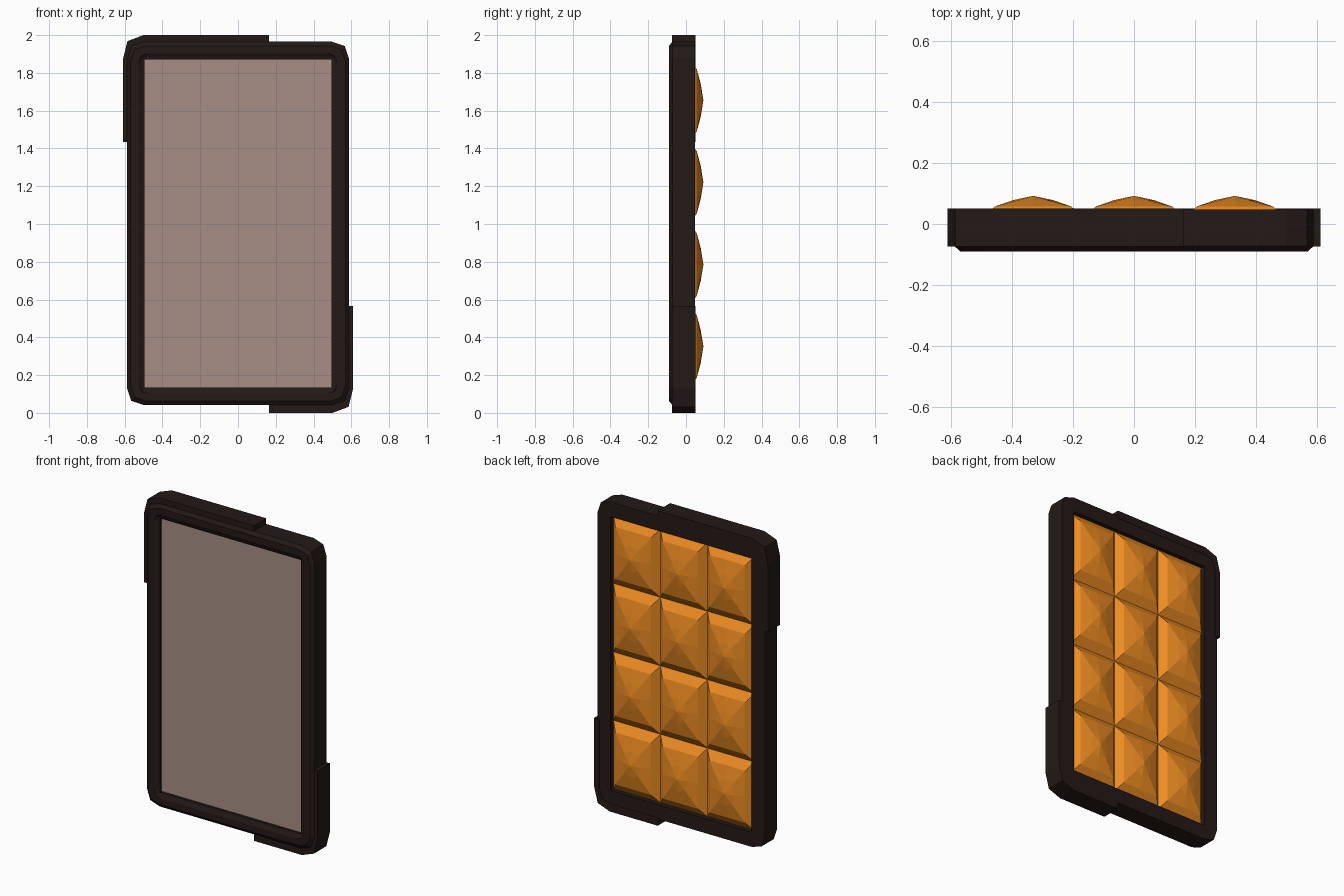
import bpy, bmesh
from math import cos, sin, pi

if "Cube" in bpy.data.objects:
    bpy.data.objects.remove(bpy.data.objects["Cube"])

CZ = 1.003            # height of the frame centre
OX, OZ = 0.495, 0.869  # half size of the opening


def material(name, rgb):
    m = bpy.data.materials.new(name)
    m.diffuse_color = (*rgb, 1)
    m.use_nodes = True
    m.node_tree.nodes["Principled BSDF"].inputs["Base Color"].default_value = m.diffuse_color
    return m


DARK = material("dark_rubber", (0.017, 0.010, 0.008))
TAUPE = material("taupe_face", (0.39, 0.275, 0.232))
ORANGE = material("orange_pad", (0.85, 0.263, 0.016))


def finish(name, bm, mat):
    bmesh.ops.recalc_face_normals(bm, faces=bm.faces)
    me = bpy.data.meshes.new(name)
    bm.to_mesh(me)
    bm.free()
    me.materials.append(mat)
    ob = bpy.data.objects.new(name, me)
    bpy.context.collection.objects.link(ob)
    return ob


def bridge(bm, a, b):
    n = len(a)
    for i in range(n):
        bm.faces.new((a[i], a[(i + 1) % n], b[(i + 1) % n], b[i]))


def outline(hx, hz, c, cz=CZ):
    """Rectangle with two-segment chamfered corners, as (x, z) points."""
    k = c * 0.25
    q = [(hx, hz - c), (hx - k, hz - k), (hx - c, hz)]
    pts = q + [(-x, z) for x, z in reversed(q)]
    pts += [(-x, -z) for x, z in q] + [(x, -z) for x, z in reversed(q)]
    return [(x, z + cz) for x, z in pts]


# Frame: closed loop of cross-section rings
bm = bmesh.new()
section = [(0.588, 0.962, 0.09, 0.048), (0.588, 0.962, 0.09, -0.072),
           (0.568, 0.940, 0.08, -0.09), (0.525, 0.900, 0.05, -0.09),
           (0.510, 0.885, 0.02, -0.082), (OX, OZ, 0.002, -0.076),
           (OX, OZ, 0.002, 0.048)]
rings = [[bm.verts.new((x, y, z)) for x, z in outline(hx, hz, c)]
         for hx, hz, c, y in section]
for i in range(len(rings)):
    bridge(bm, rings[i], rings[(i + 1) % len(rings)])
finish("frame", bm, DARK)


# Raised bumpers wrapping two opposite corners
def bumper(name, sign, x_end):
    outer = [(-0.61, 1.435), (-0.61, 1.87), (-0.585, 1.968), (-0.5, 2.0), (x_end, 2.0)]
    inner = [(-0.575, 1.435), (-0.575, 1.87), (-0.555, 1.93), (-0.5, 1.95), (x_end, 1.95)]
    pts = outer + inner[::-1]
    if sign < 0:
        pts = [(-x, 2.0 - z) for x, z in pts]
    bm = bmesh.new()
    a, b = [[bm.verts.new((x, y, z)) for x, z in pts] for y in (-0.073, 0.05)]
    bridge(bm, a, b)
    for r in (a, b):
        for i in range(4):
            bm.faces.new((r[i], r[i + 1], r[8 - i], r[9 - i]))
    finish(name, bm, DARK)


bumper("bumper_top_left", 1, 0.163)
bumper("bumper_bottom_right", -1, -0.163)

# Flat front panel
bm = bmesh.new()
bmesh.ops.create_cube(bm, size=1)
for v in bm.verts:
    v.co = (v.co.x * 2 * OX, -0.03 + v.co.y * 0.06, CZ + v.co.z * 2 * OZ)
finish("front_panel", bm, TAUPE)

# Back pads: 3 x 4 faceted pillows
RECT = [(1, 0), (1, 1), (0, 1), (-1, 1), (-1, 0), (-1, -1), (0, -1), (1, -1)]
ROUND = [(cos(i * pi / 4), sin(i * pi / 4)) for i in range(8)]
LEVELS = [(RECT, 1.0, 0.0), (RECT, 1.0, 0.02), (RECT, 0.76, 0.057), (ROUND, 0.4, 0.078)]
HX, HZ = OX / 3, OZ / 4
for col in range(3):
    for row in range(4):
        cx, cz = (col - 1) * 2 * HX, CZ + (row - 1.5) * 2 * HZ
        bm = bmesh.new()
        loops = [[bm.verts.new((cx + u * s * HX, y, cz + w * s * HZ)) for u, w in shape]
                 for shape, s, y in LEVELS]
        for a, b in zip(loops, loops[1:]):
            bridge(bm, a, b)
        tip = bm.verts.new((cx, 0.092, cz))
        for i in range(8):
            bm.faces.new((loops[-1][i], loops[-1][(i + 1) % 8], tip))
        bm.faces.new(loops[0])
        finish(f"back_pad_{row}_{col}", bm, ORANGE)
